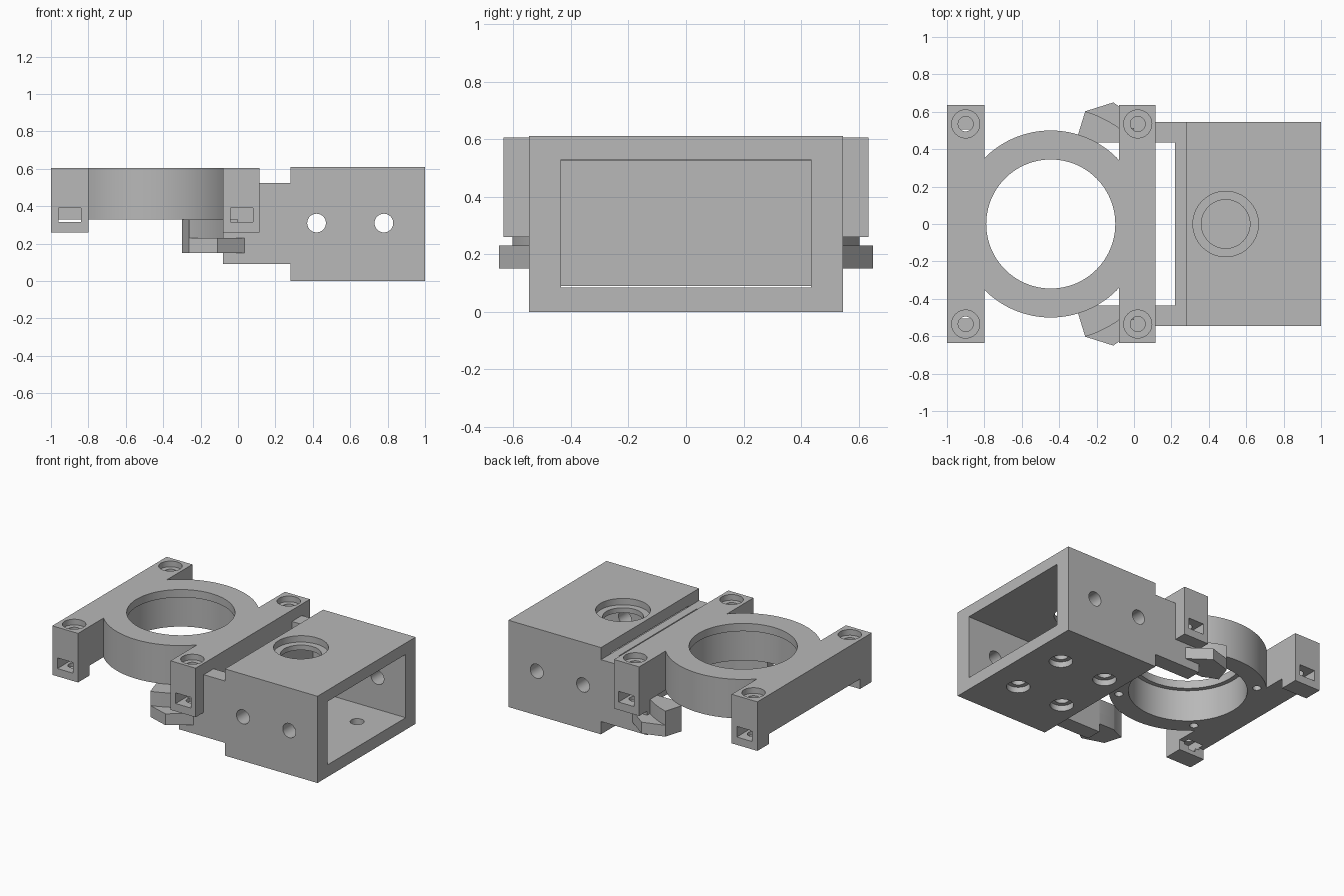
import bpy, bmesh
from math import cos, sin, radians, sqrt, asin, degrees

cube = bpy.data.objects.get("Cube")
if cube:
    bpy.data.objects.remove(cube, do_unlink=True)

grey = bpy.data.materials.new("plain grey")
grey.use_nodes = True
grey.diffuse_color = (0.48, 0.48, 0.48, 1)
grey.node_tree.nodes["Principled BSDF"].inputs["Base Color"].default_value = (0.48, 0.48, 0.48, 1)

RING_X = -0.445
R_OUT = 0.5
HALF = 0.635
TOP = 0.605


def prism(name, points, lo, hi, axis="z"):
    """Extrude a closed outline between lo and hi along an axis."""
    place = {"z": lambda a, b, h: (a, b, h), "y": lambda a, b, h: (a, h, b)}[axis]
    bm = bmesh.new()
    face = bm.faces.new([bm.verts.new(place(a, b, lo)) for a, b in points])
    moved = bmesh.ops.extrude_face_region(bm, geom=[face])["geom"]
    shift = place(0, 0, hi - lo)
    bmesh.ops.translate(bm, vec=shift, verts=[v for v in moved if isinstance(v, bmesh.types.BMVert)])
    bmesh.ops.recalc_face_normals(bm, faces=bm.faces)
    mesh = bpy.data.meshes.new(name)
    bm.to_mesh(mesh)
    bm.free()
    mesh.materials.append(grey)
    obj = bpy.data.objects.new(name, mesh)
    bpy.context.collection.objects.link(obj)
    return obj


def arc(cx, cy, r, start, end, n):
    angles = [radians(start + (end - start) * i / n) for i in range(n + 1)]
    return [(cx + r * cos(a), cy + r * sin(a)) for a in angles]


def block(x0, x1, y0, y1, z0, z1):
    return prism("cutter", [(x0, y0), (x1, y0), (x1, y1), (x0, y1)], z0, z1)


def drill(a, b, r, lo, hi, axis="z", n=48):
    return prism("cutter", arc(a, b, r, 0, 360, n)[:-1], lo, hi, axis)


def cut(obj, cutter):
    cutter.hide_render = True
    mod = obj.modifiers.new("cut", "BOOLEAN")
    mod.operation = "DIFFERENCE"
    mod.solver = "EXACT"
    mod.object = cutter
    bpy.context.view_layer.objects.active = obj
    bpy.ops.object.modifier_apply(modifier=mod.name)
    bpy.data.objects.remove(cutter, do_unlink=True)


# Ring frame: two crossbars joined by a round ring, in one outline
left_angle = 180 - degrees(asin(sqrt(R_OUT**2 - 0.355**2) / R_OUT))
left_angle = 180 - degrees(asin(0.352 / R_OUT))
right_angle = degrees(asin(0.342 / R_OUT))
upper = [(0.115, HALF), (-0.08, HALF)]
upper += arc(RING_X, 0, R_OUT, right_angle, left_angle, 40)
upper += [(-0.8, HALF), (-1, HALF)]
frame = prism("ring_frame", upper + [(x, -y) for x, y in reversed(upper)], 0.26, TOP)

# Raised underside leaves a foot at each bar end
cut(frame, block(-1.2, 0.3, -0.505, 0.505, 0.1, 0.33))
# Bore with a narrower lip at the top
cut(frame, drill(RING_X, 0, 0.345, 0.1, 0.8, n=96))
cut(frame, drill(RING_X, 0, 0.376, 0.1, 0.55, n=96))
# Small blind holes under the ring
for sx in (-1, 1):
    for sy in (-1, 1):
        cut(frame, drill(RING_X + sx * 0.31, sy * 0.31, 0.027, 0.2, 0.43, n=24))

# Housing with two side arms, extruded from its side profile
side = [(-0.079, 0.09), (0.28, 0.09), (0.28, 0), (1, 0),
        (1, 0.61), (0.28, 0.61), (0.28, 0.525), (-0.079, 0.525)]
housing = prism("housing", side, -0.545, 0.545, "y")
cut(housing, block(-0.3, 0.22, -0.435, 0.435, -0.1, 0.8))
cut(housing, block(0.28, 1.2, -0.435, 0.435, 0.085, 0.53))
# Stepped opening in the roof
cut(housing, drill(0.49, 0, 0.13, 0.4, 0.8, n=64))
cut(housing, drill(0.49, 0, 0.175, 0.565, 0.8, n=64))
for x in (0.42, 0.78):
    # Holes through both side walls
    cut(housing, drill(x, 0.31, 0.05, -0.7, 0.7, "y"))
    # Counterbored holes in the floor
    for y in (-0.21, 0.21):
        cut(housing, drill(x, y, 0.045, -0.1, 0.2))
        cut(housing, drill(x, y, 0.075, -0.1, 0.04))

# Bolt holes and nut slots at the bar ends
for x in (-0.9, 0.02):
    for s in (-1, 1):
        y = s * 0.535
        targets = [frame] if x < -0.5 else [frame, housing]
        for part in targets:
            cut(part, drill(x, y, 0.04, 0.29, 0.8))
            cut(part, drill(x, y, 0.075, 0.565, 0.8))
            ends = sorted((s * 0.465, s * 0.7))
            cut(part, block(x - 0.06, x + 0.06, *ends, 0.315, 0.39))

# Clip lugs curving round the ring, on a wider faceted plate
inner = arc(RING_X, 0, R_OUT, 60.5, 73, 8)
outer = arc(RING_X, 0, 0.63, 73, 54.7, 12)
lug_outline = inner + outer + [(0, 0.514), (0, 0.436)]
plate_outline = inner + [outer[0], (-0.11, 0.65), (0.035, 0.544), (0.035, 0.436)]
for word, s in (("left", 1), ("right", -1)):
    name = "back" if s > 0 else "front"
    prism(name + "_lug", [(x, s * y) for x, y in lug_outline], 0.23, 0.33)
    prism(name + "_lug_plate", [(x, s * y) for x, y in plate_outline], 0.15, 0.23)

# Smooth the round walls, keep the edges crisp
for obj in bpy.context.scene.objects:
    if obj.type == "MESH" and obj.data.materials and obj.data.materials[0] == grey:
        bpy.ops.object.select_all(action="DESELECT")
        obj.select_set(True)
        bpy.context.view_layer.objects.active = obj
        bpy.ops.object.shade_smooth_by_angle(angle=radians(30))
